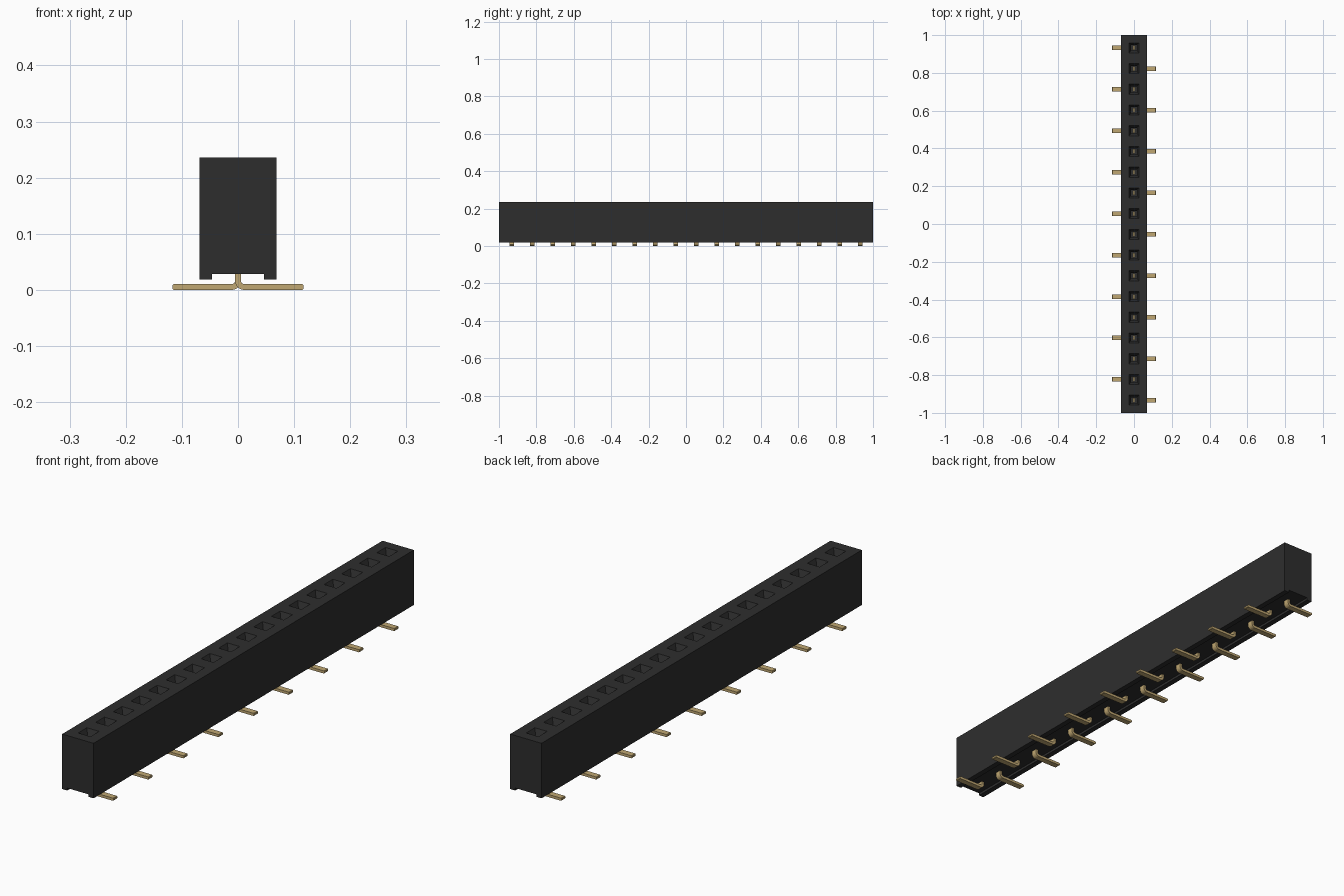
import bpy, bmesh, math

cube = bpy.data.objects.get("Cube")
if cube:
    bpy.data.objects.remove(cube, do_unlink=True)

COUNT, PITCH = 18, 0.1097
HALF_W, TOP, BOTTOM = 0.0685, 0.236, 0.0187


def material(name, color):
    m = bpy.data.materials.new(name)
    m.use_nodes = True
    m.diffuse_color = (*color, 1)
    m.node_tree.nodes["Principled BSDF"].inputs["Base Color"].default_value = (*color, 1)
    return m


black = material("black plastic", (0.027, 0.027, 0.027))
gold = material("gold metal", (0.53, 0.39, 0.17))


def finish(bm, name, mat):
    bmesh.ops.remove_doubles(bm, verts=bm.verts, dist=1e-5)
    bmesh.ops.recalc_face_normals(bm, faces=bm.faces)
    mesh = bpy.data.meshes.new(name)
    bm.to_mesh(mesh)
    bm.free()
    mesh.materials.append(mat)
    ob = bpy.data.objects.new(name, mesh)
    bpy.context.collection.objects.link(ob)
    return ob


def bridge(bm, a, b, closed=True):
    n = len(a)
    for i in range(n if closed else n - 1):
        j = (i + 1) % n
        bm.faces.new((a[i], a[j], b[j], b[i]))


def rect(bm, x, y0, y1, z):
    return [bm.verts.new(p) for p in ((-x, y0, z), (x, y0, z), (x, y1, z), (-x, y1, z))]


centers = [(i - (COUNT - 1) / 2) * PITCH for i in range(COUNT)]

# Housing: one tile per socket, with a channel along the underside
outline = [(HALF_W, TOP), (HALF_W, BOTTOM), (0.0463, BOTTOM), (0.0463, 0.0285),
           (-0.0463, 0.0285), (-0.0463, BOTTOM), (-HALF_W, BOTTOM), (-HALF_W, TOP)]
bm = bmesh.new()
for i, c in enumerate(centers):
    y0 = -1 if i == 0 else c - PITCH / 2
    y1 = 1 if i == COUNT - 1 else c + PITCH / 2
    # Outer walls and underside
    ends = [[bm.verts.new((x, y, z)) for x, z in outline] for y in (y0, y1)]
    bridge(bm, *ends, closed=False)
    if i == 0:
        bm.faces.new(ends[0])
    if i == COUNT - 1:
        bm.faces.new(ends[1])
    # Top face with a funnel leading into a square hole
    rings = [rect(bm, HALF_W, y0, y1, TOP)]
    for r, z in ((0.027, TOP), (0.015, TOP - 0.025), (0.015, 0.06)):
        rings.append(rect(bm, r, c - r, c + r, z))
    for a, b in zip(rings, rings[1:]):
        bridge(bm, a, b)
    bm.faces.new(rings[-1])
finish(bm, "housing", black)

# Pins: a flat strip rising into the socket, bent outward to a solder foot
T, W, R, REACH, PIN_TOP = 0.0105, 0.024, 0.006, 0.117, 0.17


def arc(radius):
    cx, cz = T / 2 + R, T + R
    angles = [math.pi + k * math.pi / 12 for k in range(7)]
    return [(cx + radius * math.cos(a), cz + radius * math.sin(a)) for a in angles]


tip = 0.002
profile = ([(-T / 2, PIN_TOP)] + arc(R + T) + [(REACH - tip, 0), (REACH, tip),
           (REACH, T - tip), (REACH - tip, T)] + arc(R)[::-1] + [(T / 2, PIN_TOP)])
for i, c in enumerate(centers):
    side = 1 if i % 2 == 0 else -1
    bm = bmesh.new()
    loops = [[bm.verts.new((side * x, y, z)) for x, z in profile]
             for y in (c - W / 2, c + W / 2)]
    bridge(bm, *loops)
    for loop in loops:
        bm.faces.new(loop)
    finish(bm, f"pin_{i + 1}", gold)
